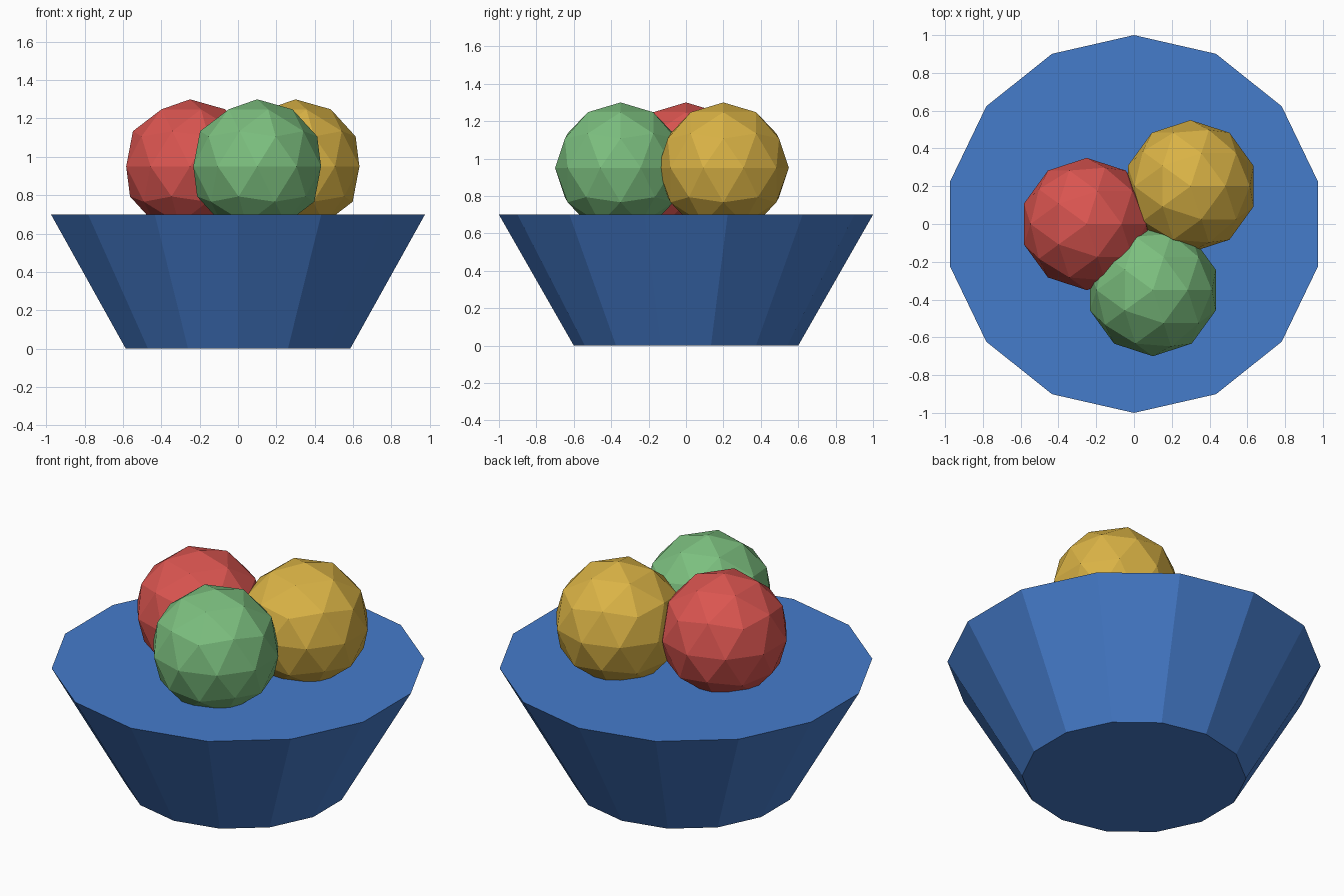
import bpy

if "Cube" in bpy.data.objects:
    bpy.data.objects.remove(bpy.data.objects["Cube"], do_unlink=True)


def make_material(name, rgb):
    mat = bpy.data.materials.new(name)
    mat.use_nodes = True
    colour = (*rgb, 1)
    mat.diffuse_color = colour
    mat.node_tree.nodes["Principled BSDF"].inputs["Base Color"].default_value = colour
    return mat


def finish(name, mat):
    obj = bpy.context.object
    obj.name = obj.data.name = name
    obj.data.materials.append(mat)
    bpy.ops.object.shade_flat()
    return obj


BOWL_HEIGHT = 0.7
FRUIT_RADIUS = 0.35

# Faceted bowl with a flat top
bpy.ops.mesh.primitive_cone_add(vertices=14, radius1=0.6, radius2=1,
                                depth=BOWL_HEIGHT, location=(0, 0, BOWL_HEIGHT / 2))
finish("bowl", make_material("blue", (0.06, 0.2, 0.6)))

# Three low-poly fruits sunk slightly into the bowl
fruits = {
    "red": ((-0.25, 0), (0.7, 0.09, 0.08)),
    "green": ((0.1, -0.35), (0.2, 0.52, 0.21)),
    "gold": ((0.3, 0.2), (0.7, 0.45, 0.06)),
}
for colour, ((x, y), rgb) in fruits.items():
    bpy.ops.mesh.primitive_ico_sphere_add(subdivisions=2, radius=FRUIT_RADIUS,
                                          location=(x, y, 0.95))
    finish(colour + "_fruit", make_material(colour, rgb))
